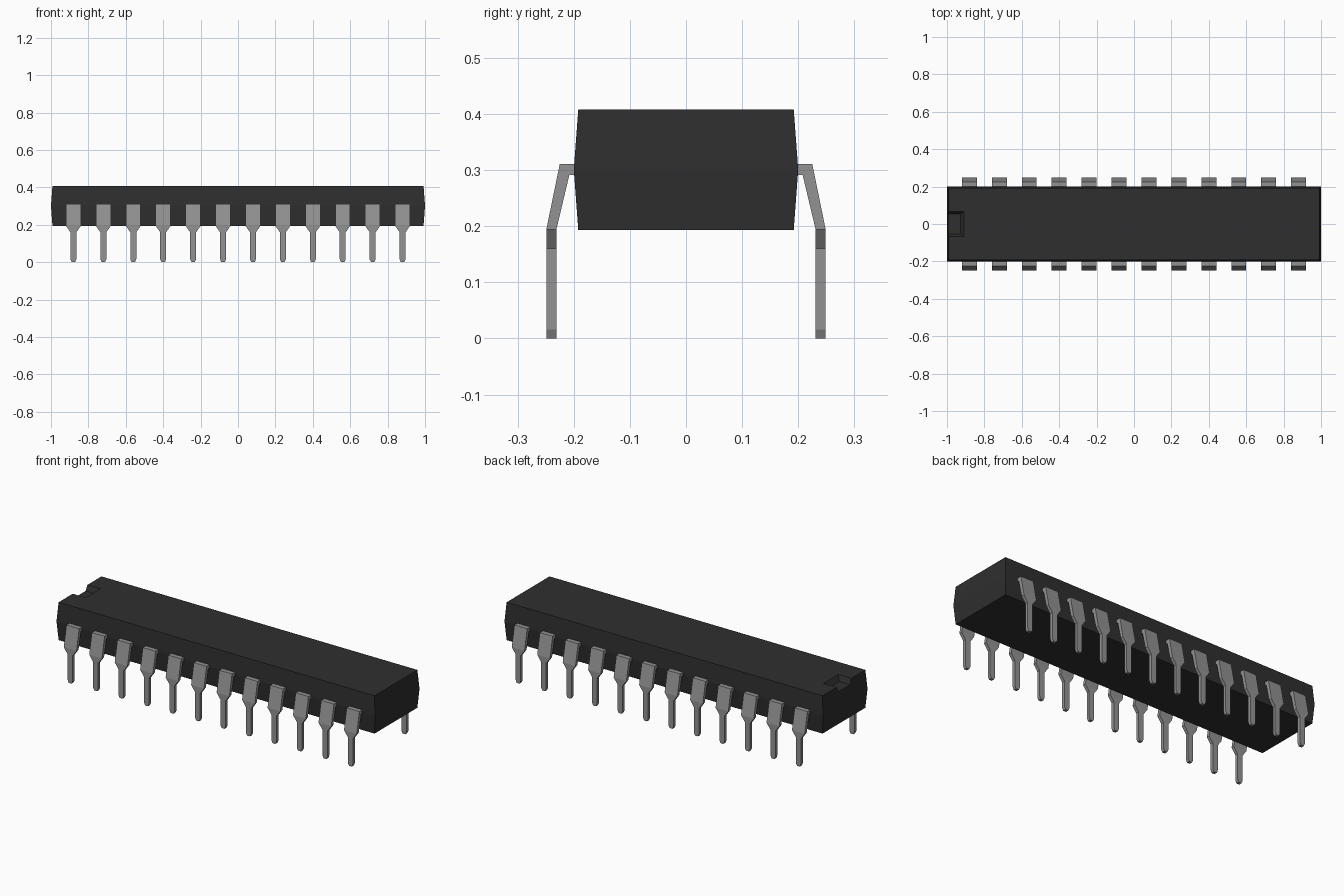
import bpy
import bmesh
import math

cube = bpy.data.objects.get("Cube")
if cube:
    bpy.data.objects.remove(cube, do_unlink=True)


def make_material(name, rgb, roughness):
    mat = bpy.data.materials.new(name)
    mat.use_nodes = True
    mat.diffuse_color = (*rgb, 1)
    shader = mat.node_tree.nodes["Principled BSDF"]
    shader.inputs["Base Color"].default_value = (*rgb, 1)
    shader.inputs["Roughness"].default_value = roughness
    return mat


def loft(name, rings, mat):
    """Mesh skinned through a list of four-point rings, capped at both ends."""
    bm = bmesh.new()
    loops = [[bm.verts.new(p) for p in ring] for ring in rings]
    for a, b in zip(loops, loops[1:]):
        for i in range(4):
            j = (i + 1) % 4
            bm.faces.new((a[i], a[j], b[j], b[i]))
    bm.faces.new(loops[0])
    bm.faces.new(loops[-1])
    bmesh.ops.recalc_face_normals(bm, faces=bm.faces)
    mesh = bpy.data.meshes.new(name)
    bm.to_mesh(mesh)
    bm.free()
    mesh.materials.append(mat)
    return mesh


def add_object(name, mesh):
    obj = bpy.data.objects.new(name, mesh)
    bpy.context.collection.objects.link(obj)
    return obj


def rect(x0, x1, y, z):
    return [(x0, -y, z), (x1, -y, z), (x1, y, z), (x0, y, z)]


plastic = make_material("black plastic", (0.028, 0.028, 0.028), 0.6)
metal = make_material("grey metal", (0.29, 0.29, 0.29), 0.5)

# Body: block that bulges slightly at mid height
body = add_object("body", loft("body", [
    rect(-0.992, 0.992, 0.192, 0.193),
    rect(-1.0, 1.0, 0.2, 0.301),
    rect(-0.992, 0.992, 0.192, 0.408)], plastic))

# Orientation notch: sloped pocket open at the left-hand end of the top
cutter = add_object("notch_cutter", loft("notch_cutter", [
    rect(-1.1, -0.927, 0.053, 0.378),
    rect(-1.1, -0.893, 0.079, 0.438)], plastic))
cutter.hide_render = True
notch = body.modifiers.new("notch", 'BOOLEAN')
notch.operation = 'DIFFERENCE'
notch.solver = 'EXACT'
notch.object = cutter
bpy.context.view_layer.objects.active = body
bpy.ops.object.modifier_apply(modifier=notch.name)
bpy.data.objects.remove(cutter, do_unlink=True)

# Pin stations: outer (y, z), inner (y, z), half width
stations = [
    ((0.195, 0.311), (0.195, 0.291), 0.040),
    ((0.225, 0.311), (0.208, 0.291), 0.040),
    ((0.249, 0.194), (0.231, 0.194), 0.040),
    ((0.249, 0.160), (0.231, 0.160), 0.016),
    ((0.249, 0.016), (0.231, 0.016), 0.016),
    ((0.249, 0.000), (0.231, 0.000), 0.009),
]
pin_mesh = loft("pin", [
    [(-w, -o[0], o[1]), (w, -o[0], o[1]), (w, -i[0], i[1]), (-w, -i[0], i[1])]
    for o, i, w in stations], metal)

# Twelve pins along each long side
for k in range(12):
    x = -0.88 + 0.16 * k
    for side, angle in (("front", 0), ("back", math.pi)):
        pin = add_object(f"{side}_pin_{k + 1}", pin_mesh)
        pin.location.x = x
        pin.rotation_euler.z = angle
